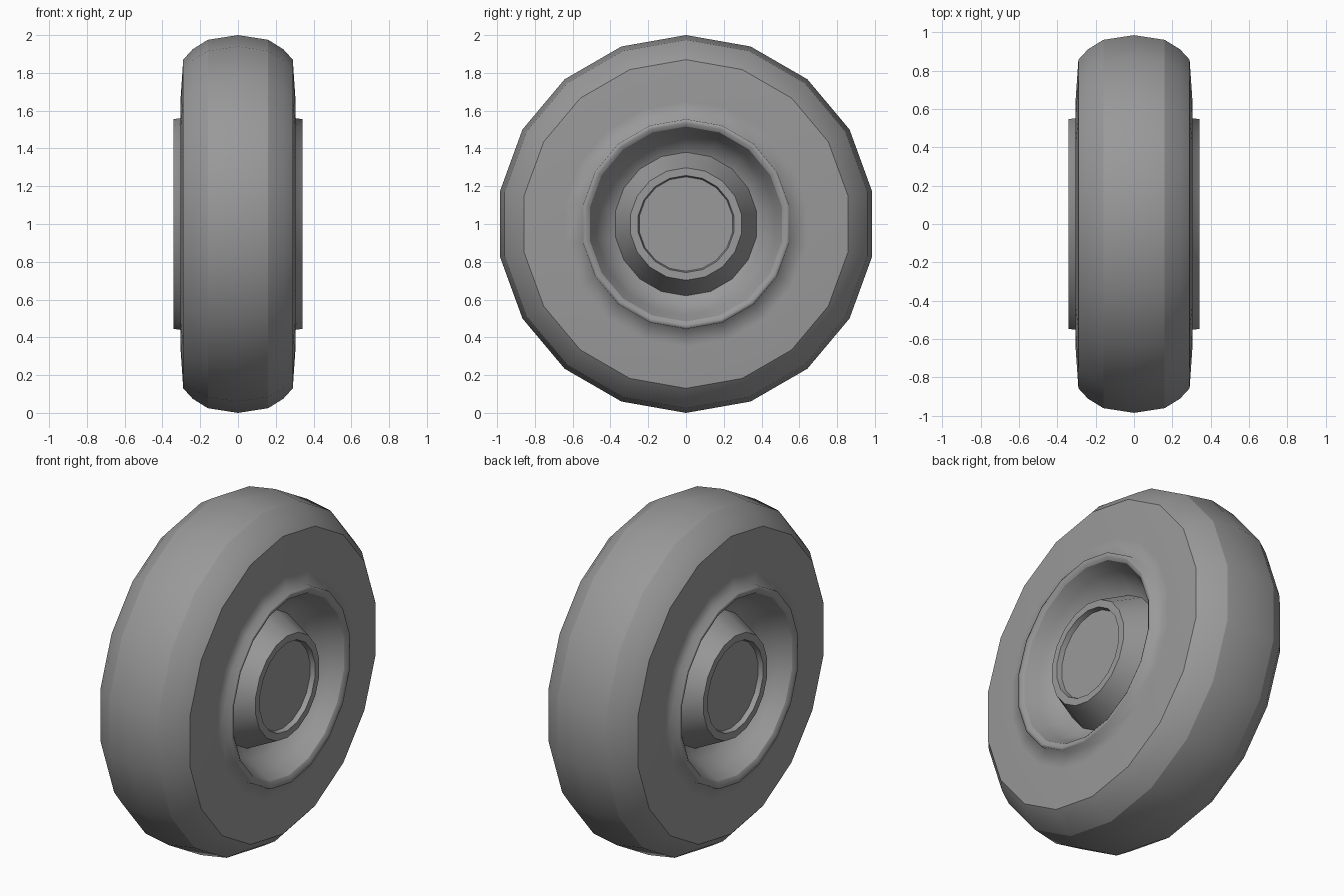
import bpy, bmesh
from math import sin, cos, tau

if "Cube" in bpy.data.objects:
    bpy.data.objects.remove(bpy.data.objects["Cube"])

SIDES = 18
CENTRE_Z = 1.0

grey = bpy.data.materials.new("dark_grey")
grey.diffuse_color = (0.32, 0.32, 0.32, 1)
grey.use_nodes = True
grey.node_tree.nodes["Principled BSDF"].inputs["Base Color"].default_value = grey.diffuse_color


def lathe(name, profile, sharp=(), cap=None):
    """Spin (x, radius) points about the wheel axle; profile runs -x to +x."""
    bm = bmesh.new()
    rings = []
    for x, r in profile:
        rings.append([bm.verts.new((x, r * sin(tau * k / SIDES),
                                    CENTRE_Z + r * cos(tau * k / SIDES)))
                      for k in range(SIDES)])
    for a, b in zip(rings, rings[1:]):
        for k in range(SIDES):
            n = (k + 1) % SIDES
            bm.faces.new((a[k], b[k], b[n], a[n])).smooth = True
    if cap == "start":
        bm.faces.new(rings[0])
    elif cap == "end":
        bm.faces.new(rings[-1][::-1])
    # crease chosen rings
    for i in sharp:
        for k in range(SIDES):
            e = bm.edges.get((rings[i][k], rings[i][(k + 1) % SIDES]))
            if e:
                e.smooth = False
    mesh = bpy.data.meshes.new(name)
    bm.to_mesh(mesh)
    bm.free()
    mesh.materials.append(grey)
    obj = bpy.data.objects.new(name, mesh)
    bpy.context.collection.objects.link(obj)
    return obj


# Tyre: rounded tread, near-flat sidewalls blending into the rim's lip
half = [(0.16, 0.975), (0.24, 0.925), (0.29, 0.87), (0.305, 0.65),
        (0.305, 0.56), (0.342, 0.555), (0.342, 0.535), (0.33, 0.516)]
tyre = [(-x, r) for x, r in reversed(half)] + [(0, 1.0)] + half
lathe("tyre_and_rim_lip", tyre, sharp=(5, 7, 9, 11))

# Rim dish, raised hub and recessed hub cap, one per side
dish = [(0.33, 0.516), (0.26, 0.48), (0.18, 0.435), (0.15, 0.38),
        (0.305, 0.305), (0.32, 0.298), (0.32, 0.257), (0.292, 0.25)]
creases = (3, 5, 6, 7)
lathe("rim_and_hub_right", dish, creases, "end")
last = len(dish) - 1
lathe("rim_and_hub_left", [(-x, r) for x, r in reversed(dish)],
      [last - i for i in creases], "start")
